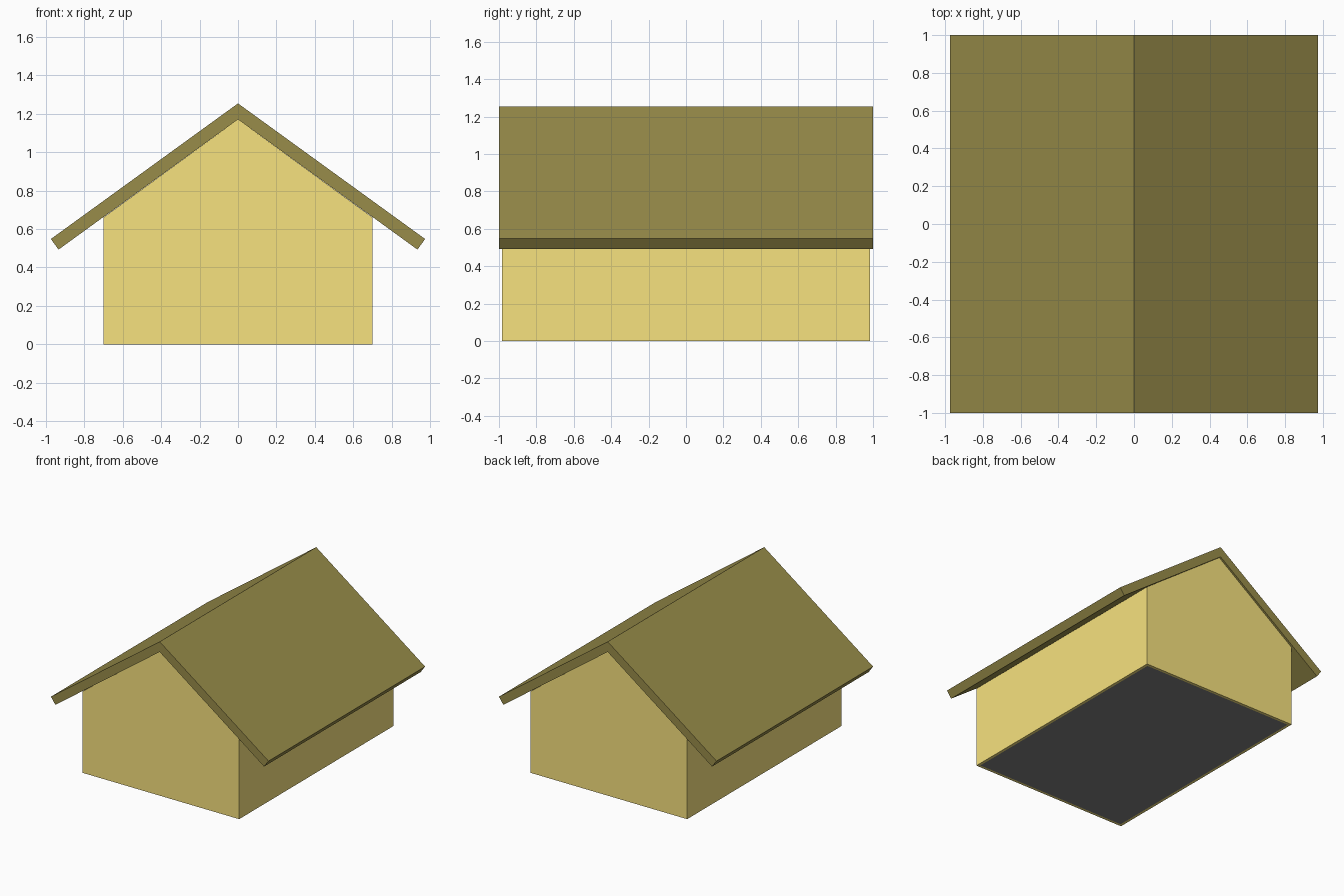
import bpy, bmesh

if "Cube" in bpy.data.objects:
    bpy.data.objects.remove(bpy.data.objects["Cube"])


def material(name, rgb):
    m = bpy.data.materials.new(name)
    m.diffuse_color = (*rgb, 1)
    m.use_nodes = True
    m.node_tree.nodes["Principled BSDF"].inputs["Base Color"].default_value = m.diffuse_color
    return m


yellow = material("wall_yellow", (0.93, 0.76, 0.21))
olive = material("roof_olive", (0.316, 0.265, 0.068))
dark = material("floor_grey", (0.22, 0.22, 0.22))


def prism(name, profile, half_depth, mats):
    """Extrude an (x, z) profile along y, centred on y = 0."""
    bm = bmesh.new()
    face = bm.faces.new([bm.verts.new((x, -half_depth, z)) for x, z in profile])
    ext = bmesh.ops.extrude_face_region(bm, geom=[face])
    verts = [g for g in ext["geom"] if isinstance(g, bmesh.types.BMVert)]
    bmesh.ops.translate(bm, verts=verts, vec=(0, 2 * half_depth, 0))
    bmesh.ops.recalc_face_normals(bm, faces=bm.faces)
    mesh = bpy.data.meshes.new(name)
    for m in mats:
        mesh.materials.append(m)
    obj = bpy.data.objects.new(name, mesh)
    bpy.context.collection.objects.link(obj)
    return obj, bm


# Gabled walls with a grey underside and a narrow yellow rim
walls, bm = prism("walls", [(-0.7, 0), (0.7, 0), (0.7, 0.66), (0, 1.17), (-0.7, 0.66)],
                  0.985, [yellow, dark])
base = min(bm.faces, key=lambda f: f.calc_center_median().z)
bmesh.ops.inset_region(bm, faces=[base], thickness=0.03)
base.material_index = 1
bm.to_mesh(walls.data)
bm.free()

# Pitched roof slab with square-cut eaves
right = [(0, 1.253), (0.973, 0.548), (0.933, 0.493), (0, 1.17)]
left = [(-x, z) for x, z in reversed(right[1:3])]
roof, bm = prism("roof", right + left, 1.0, [olive])
bm.to_mesh(roof.data)
bm.free()
